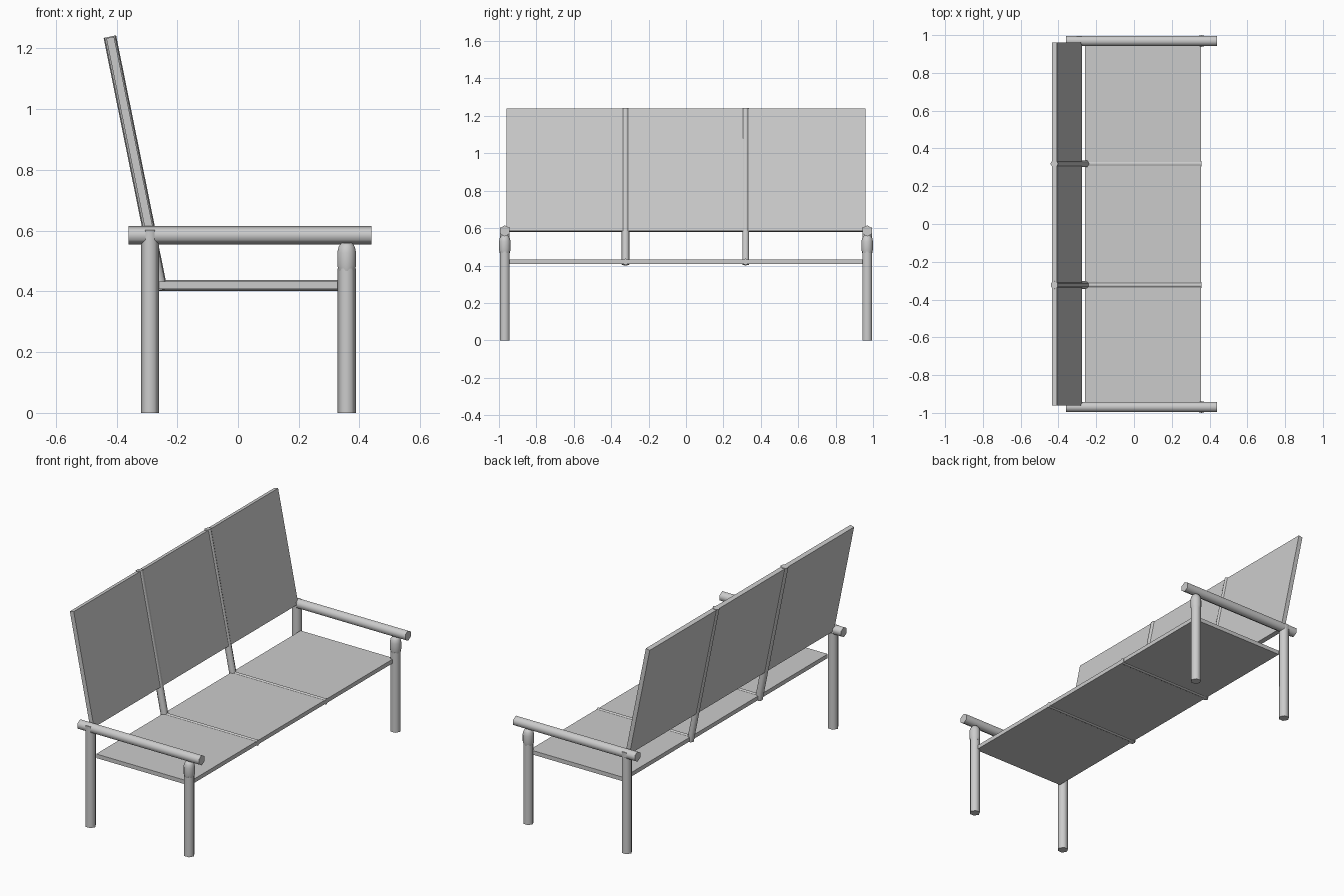
import bpy, bmesh, math
from mathutils import Vector

if "Cube" in bpy.data.objects:
    bpy.data.objects.remove(bpy.data.objects["Cube"])


def finish(name, bm, smooth=True):
    bmesh.ops.recalc_face_normals(bm, faces=bm.faces)
    mesh = bpy.data.meshes.new(name)
    bm.to_mesh(mesh)
    bm.free()
    ob = bpy.data.objects.new(name, mesh)
    bpy.context.collection.objects.link(ob)
    if smooth:
        bpy.ops.object.select_all(action='DESELECT')
        bpy.context.view_layer.objects.active = ob
        ob.select_set(True)
        bpy.ops.object.shade_smooth_by_angle(angle=math.radians(65))
    return ob


def rod(name, start, end, profile, corner, sides=6):
    """Sweep (fraction, radius) rings from start to end; one corner points along 'corner'."""
    a, b = Vector(start), Vector(end)
    axis = (b - a).normalized()
    u = Vector(corner)
    u = (u - axis * u.dot(axis)).normalized()
    v = axis.cross(u)
    bm = bmesh.new()
    rings = []
    for f, r in profile:
        angles = [math.tau * i / sides for i in range(sides)]
        rings.append([bm.verts.new(a.lerp(b, f) + r * (u * math.cos(t) + v * math.sin(t)))
                      for t in angles])
    for lo, hi in zip(rings, rings[1:]):
        for i in range(sides):
            j = (i + 1) % sides
            bm.faces.new((lo[i], lo[j], hi[j], hi[i]))
    bm.faces.new(rings[0][::-1])
    bm.faces.new(rings[-1])
    return finish(name, bm)


def slab(name, start, end, thickness, half_width):
    """Flat panel whose xz centre line runs from start to end, spanning y."""
    a, b = Vector((start[0], 0, start[1])), Vector((end[0], 0, end[1]))
    n = (b - a).normalized().cross(Vector((0, 1, 0))) * thickness / 2
    w = Vector((0, half_width, 0))
    bm = bmesh.new()
    front = [bm.verts.new(p - w) for p in (a - n, b - n, b + n, a + n)]
    face = bm.faces.new(front)
    new = bmesh.ops.extrude_face_region(bm, geom=[face])['geom']
    bmesh.ops.translate(bm, vec=w * 2, verts=[g for g in new if isinstance(g, bmesh.types.BMVert)])
    return finish(name, bm, smooth=False)


def straight(r):
    return [(0, r), (1, r)]


# Panels
slab("seat_panel", (-0.26, 0.42), (0.355, 0.42), 0.024, 0.96)
slab("back_panel", (-0.288, 0.583), (-0.421, 1.236), 0.026, 0.96)

# Legs, rounded leg tops and armrests on both ends
cap = [(0, 0.027), (0.2, 0.031), (0.65, 0.031), (0.85, 0.027), (1, 0.018)]
for side, y in (("near", -0.969), ("far", 0.969)):
    rod(f"back_leg_{side}", (-0.29, y, 0), (-0.29, y, 0.602), straight(0.03), (1, 0, 0))
    rod(f"front_leg_{side}", (0.358, y, 0), (0.358, y, 0.475), straight(0.03), (1, 0, 0))
    rod(f"front_leg_cap_{side}", (0.358, y, 0.468), (0.358, y, 0.56), cap, (1, 0, 0), 12)
    rod(f"armrest_{side}", (-0.36, y, 0.585), (0.44, y, 0.585), straight(0.03), (0, 0, 1))

# Slim divider rods across the seat and up the back
for side, y, corner in (("near", -0.323, (0, 1, 0)), ("far", 0.319, (1, 0, 0))):
    rod(f"seat_rod_{side}", (-0.26, y, 0.42), (0.357, y, 0.42), straight(0.018), (0, 0, 1))
    rod(f"back_rod_{side}", (-0.253, y, 0.405), (-0.422, y, 1.239), straight(0.021), corner)
